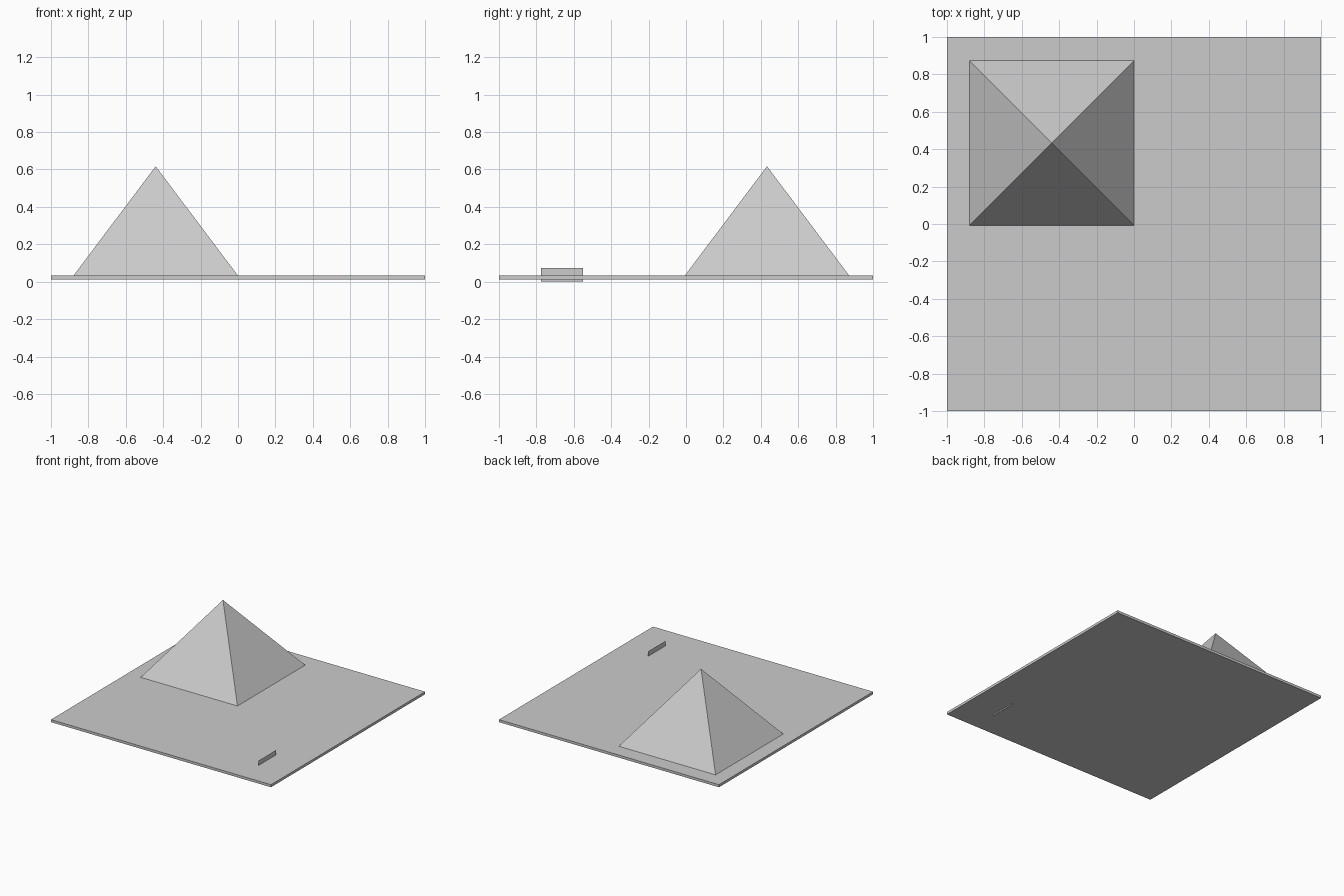
import bpy, math

if "Cube" in bpy.data.objects:
    bpy.data.objects.remove(bpy.data.objects["Cube"])


def mesh_object(name, verts, faces):
    mesh = bpy.data.meshes.new(name)
    mesh.from_pydata(verts, [], faces)
    obj = bpy.data.objects.new(name, mesh)
    bpy.context.collection.objects.link(obj)
    return obj


SLAB_BOTTOM, SLAB_TOP = 0.011, 0.032

# Thin square ground slab
bpy.ops.mesh.primitive_cube_add(size=1, location=(0, 0, (SLAB_BOTTOM + SLAB_TOP) / 2))
slab = bpy.context.object
slab.name = "ground_slab"
slab.scale = (2, 2, SLAB_TOP - SLAB_BOTTOM)

# Four-sided pyramid resting on the slab
side, height = 0.88, 0.585
bpy.ops.mesh.primitive_cone_add(vertices=4, radius1=side / math.sqrt(2), radius2=0, depth=height,
                                location=(-0.44, 0.433, SLAB_TOP + height / 2),
                                rotation=(0, 0, math.radians(45)))
bpy.context.object.name = "pyramid"

# Small upright sheet passing through the slab
x, y0, y1, top = 0.73, -0.775, -0.55, 0.072
mesh_object("upright_sheet",
            [(x, y0, 0), (x, y1, 0), (x, y1, top), (x, y0, top)],
            [(0, 1, 2, 3)])
